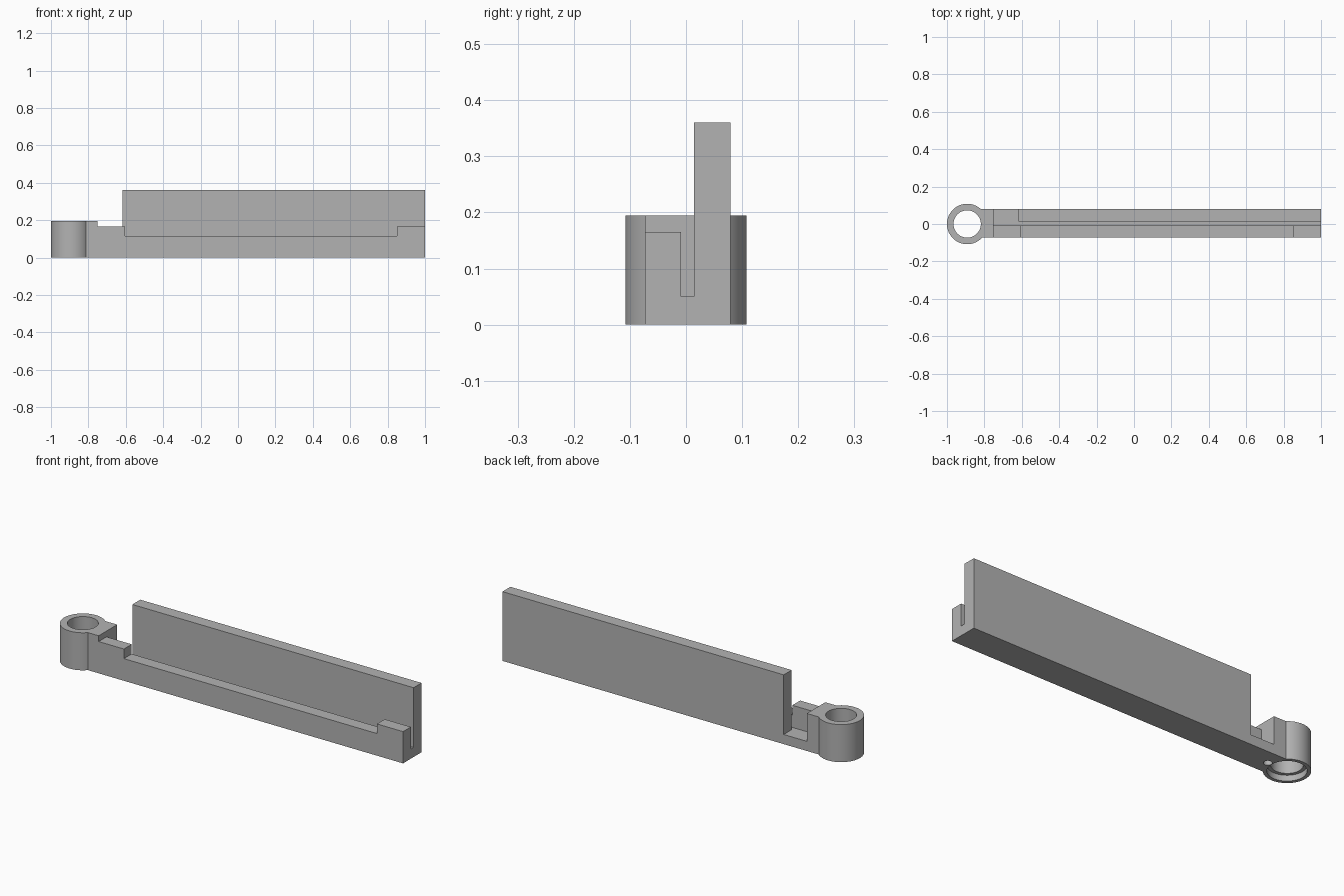
import bpy
import bmesh

cube = bpy.data.objects.get("Cube")
if cube:
    bpy.data.objects.remove(cube, do_unlink=True)

grey = bpy.data.materials.new("plain_grey")
grey.use_nodes = True
grey.diffuse_color = (0.45, 0.45, 0.45, 1)
grey.node_tree.nodes["Principled BSDF"].inputs["Base Color"].default_value = (0.45, 0.45, 0.45, 1)

RING_X, RING_R, RING_H = -0.892, 0.108, 0.195
BLOCK_END, FLOOR = -0.75, 0.05
FRONT, SLOT_FRONT, SLOT_BACK, BACK = -0.073, -0.009, 0.014, 0.079


def finish(name, bm):
    bmesh.ops.recalc_face_normals(bm, faces=bm.faces)
    mesh = bpy.data.meshes.new(name)
    bm.to_mesh(mesh)
    bm.free()
    mesh.materials.append(grey)
    obj = bpy.data.objects.new(name, mesh)
    bpy.context.collection.objects.link(obj)
    return obj


def slab(name, outline, y0, y1):
    """Extrude a side outline (x, z) from y0 to y1."""
    bm = bmesh.new()
    face = bm.faces.new([bm.verts.new((x, y0, z)) for x, z in outline])
    moved = bmesh.ops.extrude_face_region(bm, geom=[face])["geom"]
    verts = [v for v in moved if isinstance(v, bmesh.types.BMVert)]
    bmesh.ops.translate(bm, verts=verts, vec=(0, y1 - y0, 0))
    return finish(name, bm)


def cylinder(name, x, radius, z0, z1, sides=64):
    bm = bmesh.new()
    bmesh.ops.create_cone(bm, cap_ends=True, segments=sides, radius1=radius,
                          radius2=radius, depth=z1 - z0)
    bmesh.ops.translate(bm, verts=bm.verts, vec=(x, 0, (z0 + z1) / 2))
    return finish(name, bm)


def combine(target, tool, operation):
    mod = target.modifiers.new(operation.lower(), "BOOLEAN")
    mod.operation, mod.solver, mod.object = operation, "EXACT", tool
    bpy.context.view_layer.objects.active = target
    bpy.ops.object.modifier_apply(modifier=mod.name)
    bpy.data.objects.remove(tool, do_unlink=True)


# Every layer starts with the same block beside the ring
block = [(BLOCK_END, RING_H), (RING_X, RING_H), (RING_X, 0), (1, 0)]

# Low front rail with raised ends, slot floor, tall back wall with a notch
arm = slab("slotted_arm", block + [(1, 0.165), (0.85, 0.165), (0.85, 0.115),
           (-0.605, 0.115), (-0.605, 0.165), (BLOCK_END, 0.165)], FRONT, SLOT_FRONT)
slot_floor = slab("slot_floor", block + [(1, FLOOR), (BLOCK_END, FLOOR)],
                  SLOT_FRONT, SLOT_BACK)
back_wall = slab("back_wall", block + [(1, 0.36), (-0.617, 0.36), (-0.617, FLOOR),
                 (BLOCK_END, FLOOR)], SLOT_BACK, BACK)
ring = cylinder("pivot_ring", RING_X, RING_R, 0, RING_H)
for part in (slot_floor, back_wall, ring):
    combine(arm, part, "UNION")

# Pivot bore, counterbore underneath and small blind hole in the base
for cutter in (cylinder("bore", RING_X, 0.073, -0.1, 0.3),
               cylinder("counterbore", RING_X, 0.09, -0.1, 0.03),
               cylinder("pin_hole", -0.78, 0.02, -0.1, 0.08, 32)):
    combine(arm, cutter, "DIFFERENCE")

bpy.ops.object.select_all(action="DESELECT")
arm.select_set(True)
bpy.context.view_layer.objects.active = arm
bpy.ops.object.shade_smooth_by_angle(angle=0.5)
